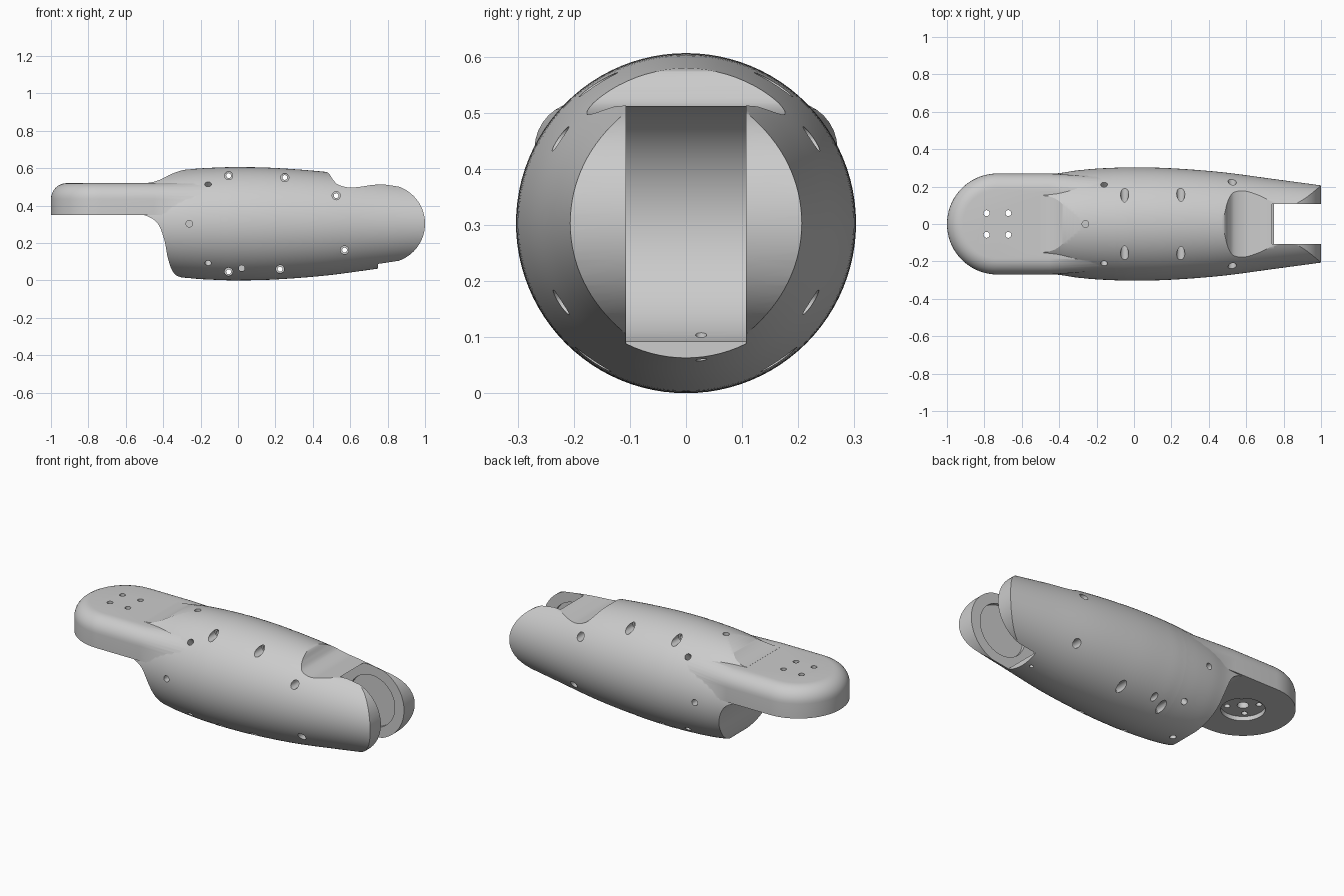
import bpy, bmesh
from math import pi, sin, cos, radians
from mathutils import Matrix, Vector

if "Cube" in bpy.data.objects:
    bpy.data.objects.remove(bpy.data.objects["Cube"])

AXIS_Z = 0.303            # height of the arm's long axis
JOINT_X, JOINT_R = 0.79, 0.21
PAD_X, PAD_R = -0.73, 0.27
SEAM = -0.1

grey = bpy.data.materials.new("light_grey")
grey.use_nodes = True
grey.diffuse_color = (0.6, 0.6, 0.6, 1)
grey.node_tree.nodes["Principled BSDF"].inputs["Base Color"].default_value = (0.6, 0.6, 0.6, 1)


def finish(bm, name):
    bmesh.ops.recalc_face_normals(bm, faces=bm.faces)
    mesh = bpy.data.meshes.new(name)
    bm.to_mesh(mesh)
    bm.free()
    mesh.materials.append(grey)
    obj = bpy.data.objects.new(name, mesh)
    bpy.context.collection.objects.link(obj)
    return obj


def smooth_curve(points, steps=6):
    """Catmull-Rom curve through a few points."""
    p = [Vector(q) for q in points]
    p = [2 * p[0] - p[1]] + p + [2 * p[-1] - p[-2]]
    out = []
    for a, b, c, d in zip(p, p[1:], p[2:], p[3:]):
        for i in range(steps):
            t = i / steps
            out.append(0.5 * (2 * b + (c - a) * t + (2 * a - 5 * b + 4 * c - d) * t * t
                              + (3 * b - a - 3 * c + d) * t ** 3))
    return [tuple(v) for v in out + [p[-2]]]


def arc(cx, cz, r, start, end, n=40):
    return [(cx + r * cos(radians(start + (end - start) * i / n)),
             cz + r * sin(radians(start + (end - start) * i / n))) for i in range(n + 1)]


def prism(name, points, half):
    """Side outline in x, z stretched across y."""
    bm = bmesh.new()
    face = bm.faces.new([bm.verts.new((x, -half, z)) for x, z in points])
    top = bmesh.ops.extrude_face_region(bm, geom=[face])["geom"]
    bmesh.ops.translate(bm, vec=(0, 2 * half, 0),
                        verts=[v for v in top if isinstance(v, bmesh.types.BMVert)])
    return finish(bm, name)


def lathe(name, profile, sides=96):
    """Profile of x, radius turned round the long axis."""
    bm = bmesh.new()
    rings = [[bm.verts.new((x, r * cos(2 * pi * i / sides), AXIS_Z + r * sin(2 * pi * i / sides)))
              for i in range(sides)] for x, r in profile]
    for a, b in zip(rings, rings[1:]):
        for i in range(sides):
            j = (i + 1) % sides
            bm.faces.new((a[i], a[j], b[j], b[i]))
    bm.faces.new(rings[0])
    bm.faces.new(rings[-1])
    return finish(bm, name)


def rod(start, end, r, sides=20):
    start, end = Vector(start), Vector(end)
    turn = (end - start).to_track_quat('Z', 'Y').to_matrix().to_4x4()
    bm = bmesh.new()
    bmesh.ops.create_cone(bm, cap_ends=True, segments=sides, radius1=r, radius2=r,
                          depth=(end - start).length,
                          matrix=Matrix.Translation((start + end) / 2) @ turn)
    return finish(bm, "cutter")


def combine(obj, tool, operation='DIFFERENCE'):
    mod = obj.modifiers.new("cut", 'BOOLEAN')
    mod.operation, mod.solver, mod.object = operation, 'EXACT', tool
    bpy.context.view_layer.objects.active = obj
    bpy.ops.object.modifier_apply(modifier=mod.name)
    bpy.data.objects.remove(tool)


# Shells turned from one bulging profile, split at the seam
shoulder = lathe("shoulder_shell", smooth_curve(
    [(-0.5, 0.265), (-0.4, 0.272), (-0.3, 0.287), (-0.2, 0.296), (SEAM, 0.301)]))
forearm = lathe("forearm_shell", smooth_curve(
    [(SEAM, 0.301), (0, 0.303), (0.2, 0.298), (0.47, 0.277), (0.75, 0.24), (1.01, 0.205)]))

# Shoulder: swept underside and ramped top
under = smooth_curve([(-0.56, 0.351), (-0.49, 0.345), (-0.43, 0.305), (-0.395, 0.22), (-0.375, 0.12),
                      (-0.35, 0.05), (-0.31, 0.018), (-0.2, 0.003)])
combine(shoulder, prism("cutter", under + [(-0.2, -0.2), (-0.7, -0.2), (-0.7, 0.351)], 0.5))
ramp = smooth_curve([(-0.56, 0.52), (-0.48, 0.522), (-0.42, 0.537), (-0.36, 0.567), (-0.3, 0.588),
                     (-0.22, 0.602)])
combine(shoulder, prism("cutter", ramp + [(-0.2, 0.8), (-0.56, 0.8)], 0.5))

# Flat rounded paddle, merged into the shoulder
bm = bmesh.new()
outline = arc(PAD_X, 0, PAD_R, 90, 270, 48) + [(-0.45, -0.27), (-0.15, -0.25), (-0.15, 0.25), (-0.45, 0.27)]
base = bm.faces.new([bm.verts.new((x, y, 0.35)) for x, y in outline])
geom = bmesh.ops.extrude_face_region(bm, geom=[base])["geom"]
bmesh.ops.translate(bm, vec=(0, 0, 0.17), verts=[v for v in geom if isinstance(v, bmesh.types.BMVert)])
rim = [e for e in bm.edges if all(v.co.z > 0.5 for v in e.verts)
       and not all(v.co.x > -0.2 for v in e.verts)]
bmesh.ops.bevel(bm, geom=rim, offset=0.085, segments=8, profile=0.5, affect='EDGES', clamp_overlap=True)
combine(shoulder, finish(bm, "cutter"), 'UNION')

# Paddle: mounting recess, centre bore and four bolt holes
combine(shoulder, rod((PAD_X, 0, 0.3), (PAD_X, 0, 0.375), 0.115, 48))
combine(shoulder, rod((PAD_X, 0, 0.3), (PAD_X, 0, 0.44), 0.03))
for sx in (-1, 1):
    for sy in (-1, 1):
        x, y = PAD_X + sx * 0.058, sy * 0.058
        combine(shoulder, rod((x, y, 0.3), (x, y, 0.6), 0.016))

# Shoulder: two rings of radial screw holes
for x, first in ((-0.26, 0), (-0.16, 45)):
    for k in range(4):
        a = radians(first + 90 * k)
        d = Vector((0, cos(a), sin(a)))
        c = Vector((x, 0, AXIS_Z))
        combine(shoulder, rod(c + d * 0.24, c + d * 0.35, 0.018))

# Forearm: top notch and rounded fork end share one side outline
notch = smooth_curve([(0.46, 0.585), (0.485, 0.572), (0.507, 0.54), (0.535, 0.512), (0.59, 0.497),
                      (0.65, 0.5), (0.72, 0.511)])
end = arc(JOINT_X, AXIS_Z, JOINT_R, 90, -90)
combine(forearm, prism("cutter", notch + end + [(JOINT_X, -0.2), (1.2, -0.2), (1.2, 0.8), (0.46, 0.8)], 0.5))

# Forearm: fork slot with round back wall, and shallow round seats in the cheeks
slot = arc(JOINT_X, AXIS_Z, 0.215, 90, 259, 48)
combine(forearm, prism("cutter", slot + [(0.75, -0.2), (1.2, -0.2), (1.2, 0.8), (JOINT_X, 0.8)], 0.107))
combine(forearm, rod((JOINT_X, -0.127, AXIS_Z), (JOINT_X, 0.127, AXIS_Z), 0.15, 64))

# Forearm: counterbored cross holes
for x, z, depth in ((-0.05, 0.56, 0.16), (0.25, 0.55, 0.155), (0.525, 0.453, 0.21),
                    (0.57, 0.162, 0.21), (0.225, 0.06, 0.155), (-0.05, 0.046, 0.15)):
    combine(forearm, rod((x, -0.5, z), (x, 0.5, z), 0.013))
    for s in (-1, 1):
        combine(forearm, rod((x, s * 0.5, z), (x, s * (depth - 0.05), z), 0.022))

# Forearm: blind screw holes below and in the slot
for s in (-1, 1):
    combine(forearm, rod((0.02, s * 0.1, 0.065), (0.02, s * 0.4, 0.065), 0.016))
combine(forearm, rod((0.71, 0.027, 0.0), (0.71, 0.027, 0.2), 0.01))

# Soft shading with crisp cut edges
bpy.ops.object.select_all(action='DESELECT')
for obj in (shoulder, forearm):
    obj.select_set(True)
bpy.context.view_layer.objects.active = forearm
bpy.ops.object.shade_smooth_by_angle(angle=radians(30))
